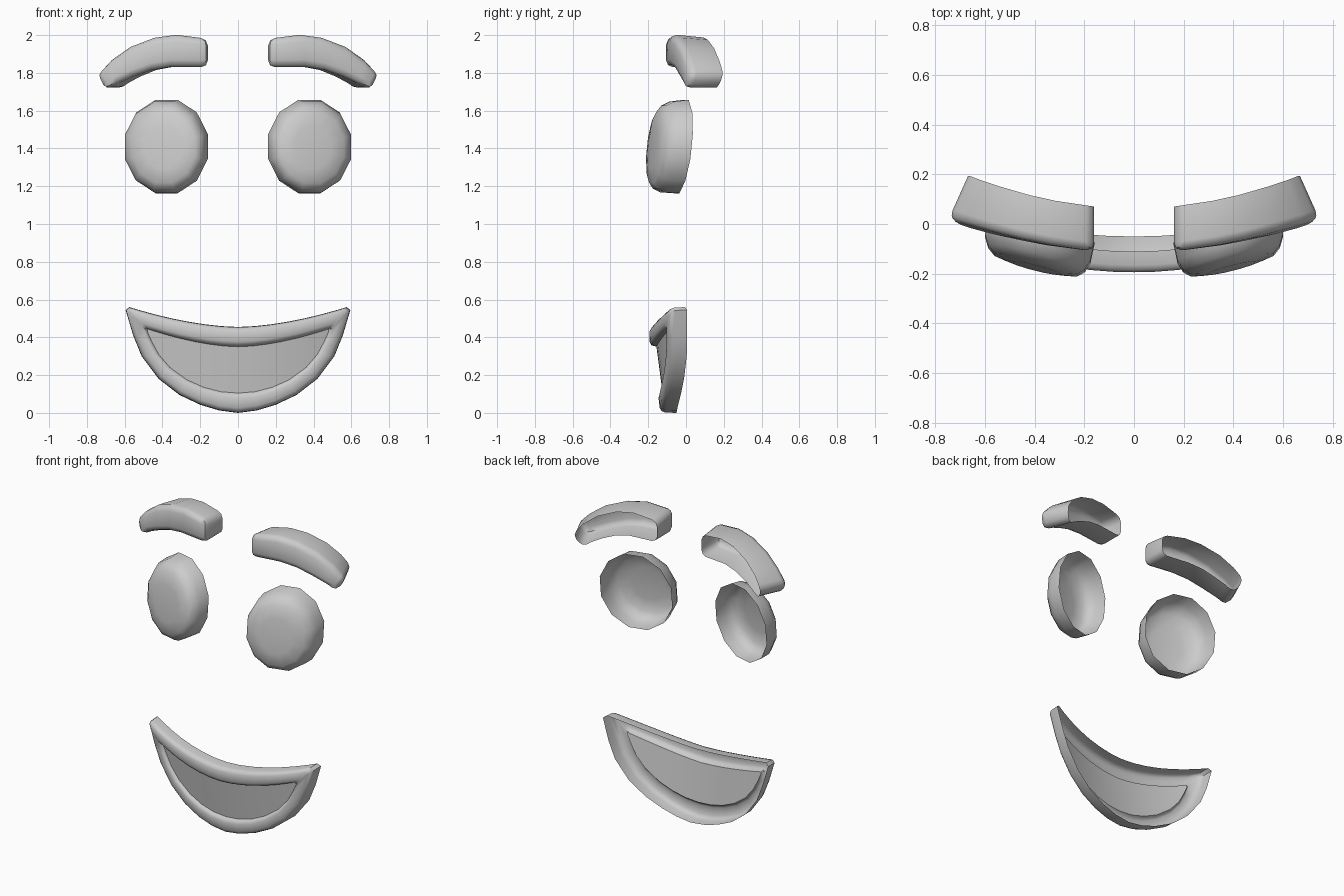
import bpy, bmesh, math
from mathutils import Vector

if "Cube" in bpy.data.objects:
    bpy.data.objects.remove(bpy.data.objects["Cube"])

grey = bpy.data.materials.new("light_grey")
grey.diffuse_color = (0.6, 0.6, 0.6, 1)
grey.use_nodes = True
grey.node_tree.nodes["Principled BSDF"].inputs["Base Color"].default_value = grey.diffuse_color


def make(name, verts, faces, outward, bevel=0):
    """Open shell object; normals are turned so the front looks towards -y."""
    me = bpy.data.meshes.new(name)
    me.from_pydata([tuple(v) for v in verts], [], faces)
    bm = bmesh.new()
    bm.from_mesh(me)
    bmesh.ops.recalc_face_normals(bm, faces=bm.faces)
    if sum(f.normal.y * f.calc_area() for f in bm.faces) > 0:
        bmesh.ops.reverse_faces(bm, faces=bm.faces)
    bm.to_mesh(me)
    bm.free()
    me.materials.append(grey)
    ob = bpy.data.objects.new(name, me)
    bpy.context.collection.objects.link(ob)
    bpy.ops.object.select_all(action='DESELECT')
    bpy.context.view_layer.objects.active = ob
    ob.select_set(True)
    if bevel:
        mod = ob.modifiers.new("soft_edges", 'BEVEL')
        mod.width, mod.segments = bevel, 2
        mod.limit_method, mod.angle_limit = 'ANGLE', math.radians(50)
        bpy.ops.object.modifier_apply(modifier=mod.name)
    bpy.ops.object.shade_smooth_by_angle(angle=math.radians(50))
    return ob


def bridge(a, b, n):
    """Quads between two closed rings starting at indices a and b."""
    return [(a + i, a + (i + 1) % n, b + (i + 1) % n, b + i) for i in range(n)]


# Eyes: twelve-sided cups, tilted outwards, open at the back
def eye(side, name):
    rings = [(1, 0), (.97, .075), (.89, .115), (.76, .14), (.45, .152)]
    verts, faces, n = [], [], 12
    for scale, depth in rings:
        for k in range(n):
            a = math.radians(15 + 30 * k)
            dx, dz = .226 * math.cos(a) * scale, .256 * math.sin(a) * scale
            y = -.025 + .25 * dx + .1 * dz - depth
            verts.append((side * (.378 + dx + .12 * depth), y, 1.41 + dz - .03 * depth))
    for r in range(len(rings) - 1):
        faces += bridge(r * n, (r + 1) * n, n)
    faces.append(tuple(range((len(rings) - 1) * n, len(rings) * n)))
    make(name, verts, faces, -1)


# Eyebrows: curved bars with closed ends, open at the back
def brow(side, name):
    top = [(.16, -.11, 1.985), (.33, -.085, 2.005), (.45, -.06, 1.988),
           (.58, -.025, 1.938), (.68, .005, 1.868), (.755, .03, 1.79)]
    low = [(.16, -.11, 1.83), (.36, -.085, 1.832), (.465, -.065, 1.815),
           (.565, -.045, 1.78), (.645, -.025, 1.745), (.712, -.01, 1.708)]
    m = len(top)
    front = [Vector(p) for p in top + low[::-1]]
    verts = list(front)
    for i, p in enumerate(front):
        t = (i if i < m else 2 * m - 1 - i) / (m - 1)
        dz = -.022 if i < m else 0
        verts.append(p + Vector((-.077 * t, .18 - .01 * t, dz * (1 - t))))
    faces = bridge(0, 2 * m, 2 * m)
    faces += [(i, i + 1, 2 * m - 2 - i, 2 * m - 1 - i) for i in range(m - 1)]
    make(name, [(side * v.x, v.y, v.z) for v in verts], faces, -1, .035)


for s, label in ((1, "right"), (-1, "left")):
    eye(s, label + "_eye")
    brow(s, label + "_eyebrow")


# Mouth: crescent with a raised lip around a recessed panel, bent around z
def mirrored(half):
    return [(-x, z) for x, z in half[:0:-1]] + half


def mouth():
    xs = [0, .09, .18, .27, .36, .44, .52, .575]
    top_out = mirrored([(x, .455 + .105 * (x / .575) ** 1.7) for x in xs])
    top_in = mirrored([(x * .835, .35 + .095 * (x / .575) ** 1.7) for x in xs])
    low_out = mirrored([(0, 0), (.1, .013), (.2, .043), (.31, .095),
                        (.42, .18), (.51, .30), (.555, .41), (.595, .545)])
    low_in = mirrored([(0, .105), (.09, .112), (.18, .135), (.27, .175),
                       (.36, .24), (.42, .31), (.455, .375), (.48, .43)])
    m = len(top_out)
    n = 2 * m
    outer, inner = top_out + low_out[::-1], top_in + low_in[::-1]

    def point(x, z, off):
        return (x, -.05 - .133 * z + .36 * x * x - off, z)

    # lip profile: share of lip width, depth on the upper half, depth below
    lip = [(0, 0, 0), (.02, .055, .06), (.09, .075, .078), (.25, .087, .086),
           (.75, .093, .085), (.92, .085, .074), (1, .06, .06)]
    verts, faces = [], []
    for t, up, down in lip:
        for i in range(n):
            (ax, az), (bx, bz) = outer[i], inner[i]
            verts.append(point(ax + (bx - ax) * t, az + (bz - az) * t,
                               up if i < m else down))
    for r in range(len(lip) - 1):
        faces += bridge(r * n, (r + 1) * n, n)
    # recessed panel
    base, rows = (len(lip) - 1) * n, 4
    grid = [[base + i for i in range(m)]]
    for r in range(1, rows):
        t = r / rows
        grid.append([len(verts) + i for i in range(m)])
        for (ax, az), (bx, bz) in zip(top_in, low_in):
            verts.append(point(ax + (bx - ax) * t, az + (bz - az) * t, .06))
    grid.append([base + n - 1 - i for i in range(m)])
    for a, b in zip(grid, grid[1:]):
        faces += [(a[i], a[i + 1], b[i + 1], b[i]) for i in range(m - 1)]
    # the ring closes at both corners, so the grid ends join it there
    for col in (0, m - 1):
        faces.append(tuple(row[col] for row in grid))
    make("mouth", verts, faces, -1)


mouth()
